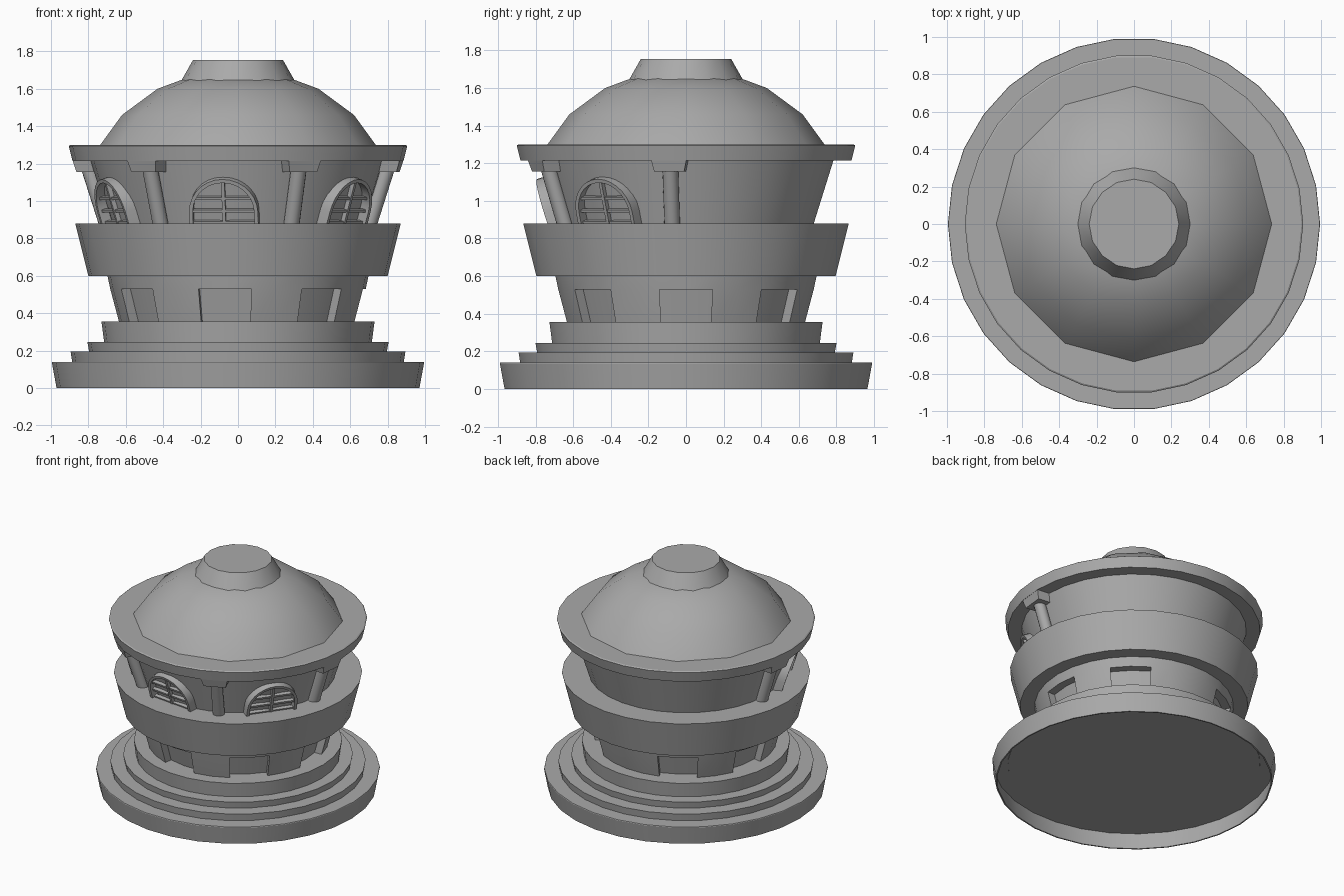
import bpy, bmesh, math
from mathutils import Matrix, Vector

cube = bpy.data.objects.get("Cube")
if cube:
    bpy.data.objects.remove(cube, do_unlink=True)

stone = bpy.data.materials.new("grey_stone")
stone.use_nodes = True
GREY = (0.4, 0.4, 0.4, 1)
stone.diffuse_color = GREY
stone.node_tree.nodes["Principled BSDF"].inputs["Base Color"].default_value = GREY

WALL_R, WALL_Z, LEAN = 0.68, 0.88, 0.32   # upper wall foot and outward slope


def finish(name, bm, matrix=None):
    """Turn a bmesh into a shaded object."""
    bmesh.ops.recalc_face_normals(bm, faces=bm.faces[:])
    if matrix:
        bm.transform(matrix)
    mesh = bpy.data.meshes.new(name)
    bm.to_mesh(mesh)
    bm.free()
    mesh.materials.append(stone)
    obj = bpy.data.objects.new(name, mesh)
    bpy.context.collection.objects.link(obj)
    bpy.ops.object.select_all(action="DESELECT")
    obj.select_set(True)
    bpy.context.view_layer.objects.active = obj
    bpy.ops.object.shade_smooth_by_angle(angle=math.radians(32))
    return obj


def lathe(profile, sides=30):
    """Revolve (radius, height) points around z."""
    bm = bmesh.new()
    rings = []
    for r, z in profile:
        count = sides if r > 0 else 1
        rings.append([bm.verts.new((r * math.cos(math.tau * i / sides),
                                    r * math.sin(math.tau * i / sides), z))
                      for i in range(count)])
    for a, b in zip(rings, rings[1:]):
        for i in range(sides):
            j = (i + 1) % sides
            quad = [a[i % len(a)], a[j % len(a)], b[j % len(b)], b[i % len(b)]]
            bm.faces.new(list(dict.fromkeys(quad)))
    return bm


def drum(name, r0, r1, z0, z1):
    finish(name, lathe([(0, z0), (r0, z0), (r1, z1), (0, z1)]))


def wall_frame(degrees):
    """Frame on the upper wall: x sideways, y up the slope, z outward."""
    a = math.radians(degrees)
    c, s = math.cos(a), math.sin(a)
    side = Vector((-s, c, 0))
    up = Vector((c * LEAN, s * LEAN, 1)).normalized()
    m = Matrix((side, up, side.cross(up))).transposed().to_4x4()
    m.translation = (c * WALL_R, s * WALL_R, WALL_Z)
    return m


def add_box(bm, center, size):
    bmesh.ops.create_cube(bm, size=1, matrix=Matrix.Translation(center)
                          @ Matrix.Diagonal((*size, 1)))


# Stepped base, hollow underneath
finish("base", lathe([(0, 0.135), (0.985, 0.135), (0.96, 0), (0.97, 0),
                      (0.995, 0.135), (0.993, 0.14), (0, 0.14)]))
drum("step_lower", 0.885, 0.895, 0.13, 0.195)
drum("step_middle", 0.795, 0.805, 0.19, 0.245)
drum("step_upper", 0.715, 0.73, 0.24, 0.355)

# Lower wall with recessed doorways, none at the rear
bm = lathe([(0.635, 0.35), (0.683, 0.53), (0.70, 0.61)])
for degrees in range(120, 409, 48):
    a = math.radians(degrees)
    out = Vector((math.cos(a), math.sin(a), 0))
    door = []
    for f in bm.faces:
        mid = f.calc_center_median()
        flat = Vector((mid.x, mid.y, 0)).normalized()
        if mid.z < 0.5 and flat.dot(out) > math.cos(math.radians(11)):
            door.append(f)
    new = bmesh.ops.extrude_face_region(bm, geom=door)["geom"]
    bmesh.ops.translate(bm, vec=out * -0.06,
                        verts=[v for v in new if isinstance(v, bmesh.types.BMVert)])
    old = [f for f in door if f.is_valid]
    if old:
        bmesh.ops.delete(bm, geom=old, context="FACES_ONLY")
finish("lower_wall", bm)

# Balcony band, upper wall and roof brim
drum("balcony_band", 0.80, 0.87, 0.60, 0.88)
drum("upper_wall", WALL_R, 0.79, 0.87, 1.22)
finish("roof_brim", lathe([(0, 1.215), (0.885, 1.215), (0.905, 1.294),
                           (0.896, 1.3), (0, 1.3)]))

# Dome and cap
finish("dome", lathe([(0.74, 1.295), (0.62, 1.46), (0.43, 1.6),
                      (0.29, 1.652), (0, 1.69)], 12))
finish("dome_cap", lathe([(0.305, 1.64), (0.24, 1.755), (0, 1.755)], 16))

# Arched windows on the front half
SPRING = 0.075
for n, degrees in enumerate((-156, -96, -36), 1):
    bm = bmesh.new()
    path = [(1, 0)] + [(math.cos(math.pi * i / 14), math.sin(math.pi * i / 14))
                       for i in range(15)] + [(-1, 0)]
    rows = []
    for k, (x, y) in enumerate(path):
        lift = -0.01 if k in (0, len(path) - 1) else SPRING
        rows.append([bm.verts.new((x * r, y * r + lift, w)) for r, w in
                     ((0.185, -0.04), (0.185, 0.04), (0.165, 0.04), (0.165, -0.04))])
    for a, b in zip(rows, rows[1:]):
        for i in range(4):
            j = (i + 1) % 4
            bm.faces.new((a[i], a[j], b[j], b[i]))
    add_box(bm, (0, 0.12, 0.012), (0.018, 0.25, 0.03))
    for height in (0.01, 0.075, 0.145):
        rise = max(height - SPRING, 0)
        half = math.sqrt(0.17 ** 2 - rise ** 2)
        add_box(bm, (0, height, 0.008), (2 * half, 0.016, 0.026))
    finish(f"window_{n}", bm, wall_frame(degrees))

# Leaning pillars with brackets under the brim
for n, degrees in enumerate((-186, -126, -66, -6), 1):
    bm = bmesh.new()
    bmesh.ops.create_cone(bm, cap_ends=True, segments=16, radius1=0.042,
                          radius2=0.042, depth=0.34,
                          matrix=Matrix.Translation((0, 0.15, 0.025))
                          @ Matrix.Rotation(math.pi / 2, 4, "X"))
    finish(f"pillar_{n}", bm, wall_frame(degrees))

    bm = bmesh.new()
    add_box(bm, (0.81, 0, 1.1875), (0.14, 0.19, 0.065))
    for v in bm.verts:
        if v.co.z < 1.18:
            v.co.y *= 0.84
            if v.co.x > 0.81:
                v.co.x -= 0.02
    finish(f"bracket_{n}", bm, Matrix.Rotation(math.radians(degrees), 4, "Z"))
